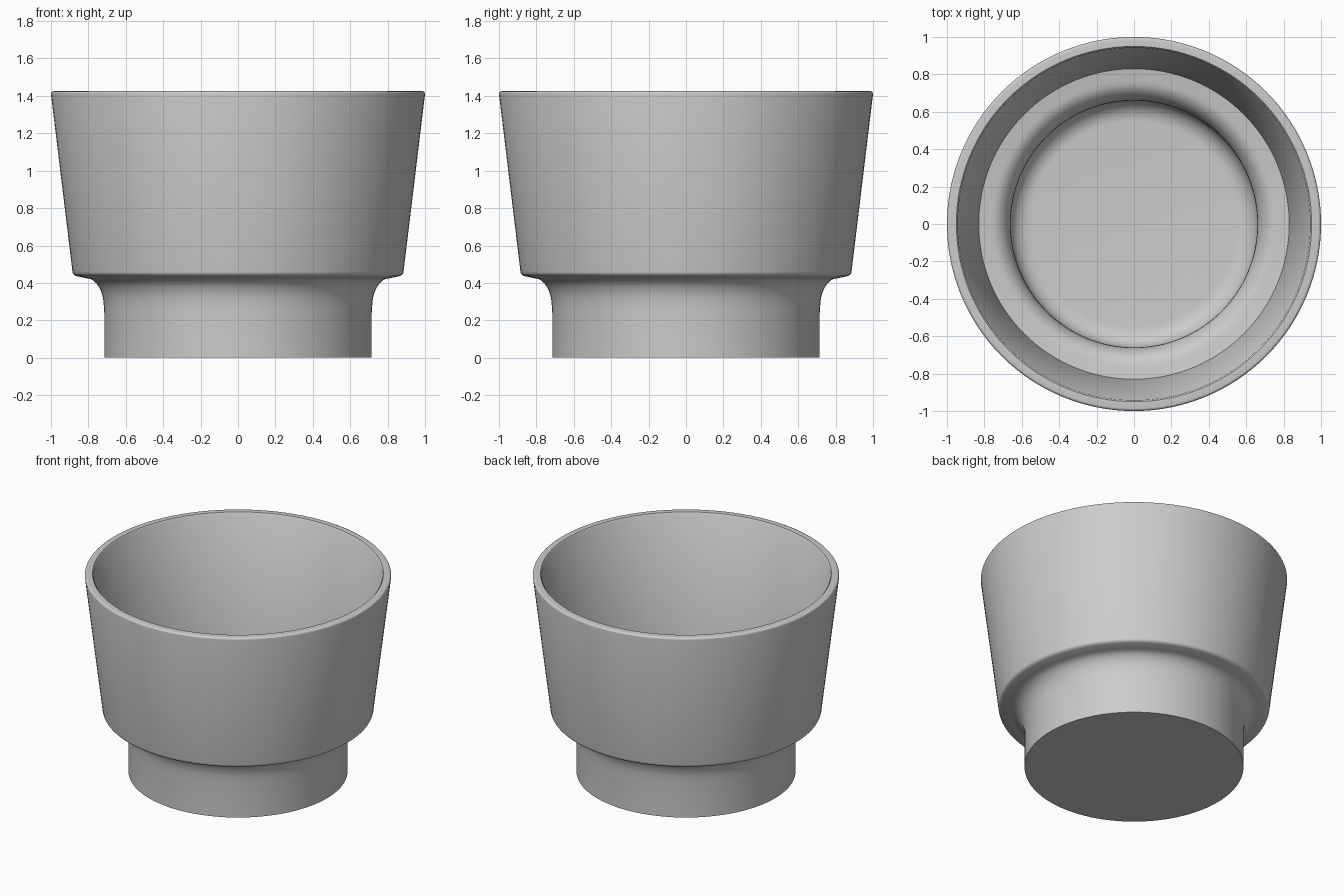
import bpy, bmesh, math

cube = bpy.data.objects.get("Cube")
if cube:
    bpy.data.objects.remove(cube, do_unlink=True)

SEGMENTS = 128

grey = bpy.data.materials.new("light_grey")
grey.use_nodes = True
colour = (0.6, 0.6, 0.6, 1)
grey.diffuse_color = colour
grey.node_tree.nodes["Principled BSDF"].inputs["Base Color"].default_value = colour


def arc(cx, cz, rx, rz, start, end, steps=8):
    """Points on an elliptical arc, angles in degrees."""
    angles = [math.radians(start + (end - start) * i / steps) for i in range(steps + 1)]
    return [(cx + rx * math.cos(a), cz + rz * math.sin(a)) for a in angles]


def lathe(name, profile):
    """Spin a radius/height profile around z into a closed mesh."""
    bm = bmesh.new()
    verts = [bm.verts.new((r, 0, z)) for r, z in profile]
    edges = [bm.edges.new(pair) for pair in zip(verts, verts[1:])]
    bmesh.ops.spin(bm, geom=verts + edges, cent=(0, 0, 0), axis=(0, 0, 1),
                   angle=math.tau, steps=SEGMENTS, use_duplicate=False)
    bmesh.ops.remove_doubles(bm, verts=bm.verts, dist=0.0001)
    bmesh.ops.recalc_face_normals(bm, faces=bm.faces)
    mesh = bpy.data.meshes.new(name)
    bm.to_mesh(mesh)
    bm.free()
    obj = bpy.data.objects.new(name, mesh)
    bpy.context.collection.objects.link(obj)
    mesh.materials.append(grey)
    bpy.ops.object.select_all(action="DESELECT")
    obj.select_set(True)
    bpy.context.view_layer.objects.active = obj
    bpy.ops.object.shade_smooth_by_angle(angle=math.radians(35))
    return obj


# Outside: flat base, straight foot, hollow curve under the bowl, rounded lip
outside = [(0, 0), (0.715, 0), (0.715, 0.24)]
outside += arc(0.81, 0.27, 0.093, 0.155, 180, 90)
outside += arc(0.855, 0.46, 0.03, 0.025, -70, 0, 5)
outside += arc(0.985, 1.41, 0.015, 0.015, 0, 90, 5)

# Inside: sloping wall, sharp corner, rounded step, well with a filleted floor
inside = [(0.95, 1.425), (0.942, 1.415), (0.83, 0.49)]
inside += arc(0.77, 0.34, 0.11, 0.14, 90, 180)
inside += arc(0.55, 0.16, 0.11, 0.105, 0, -90)
inside += [(0, 0.055)]

lathe("stepped_cup", outside + inside)
